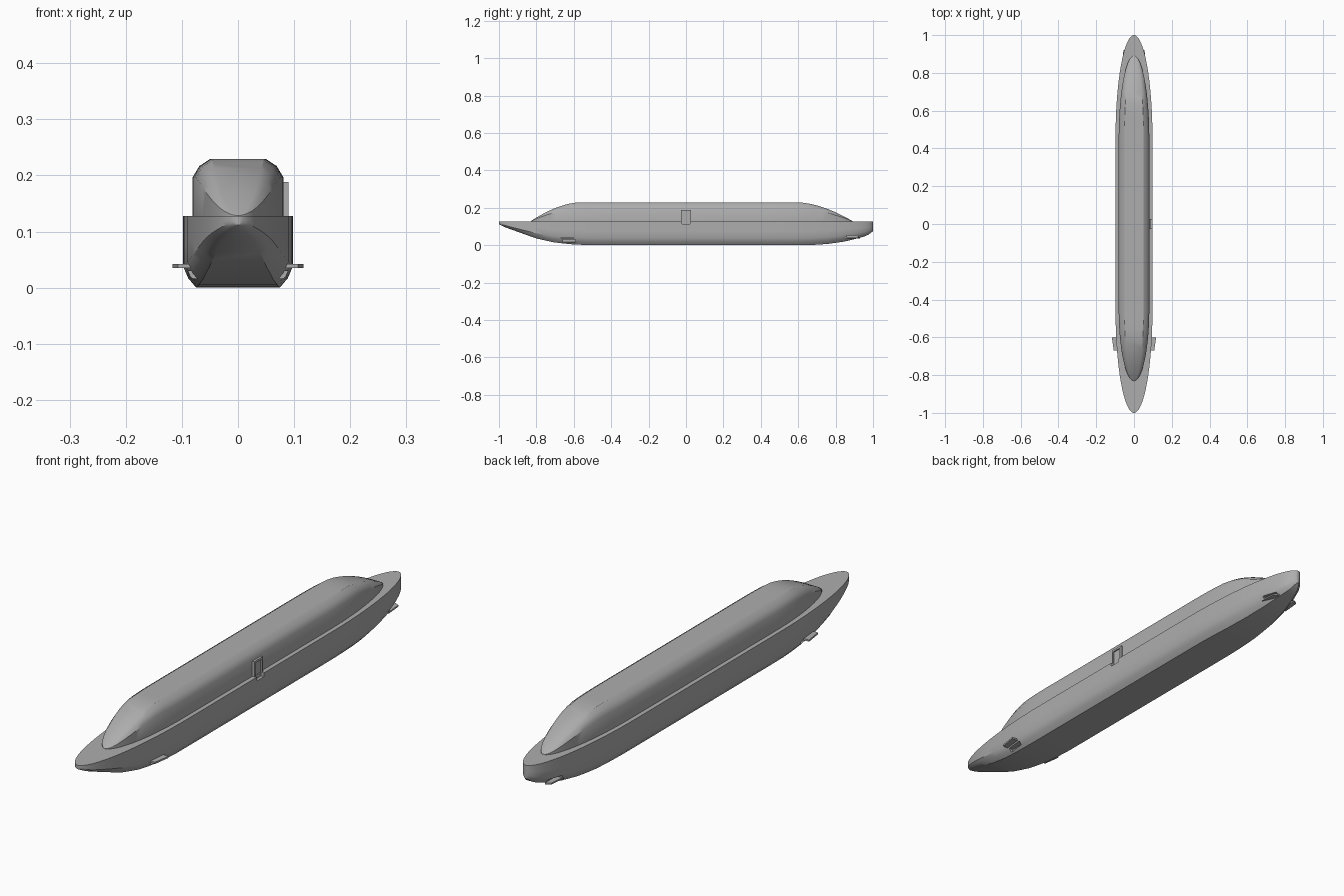
import bpy, bmesh
from math import sqrt, radians, sin, pi

cube = bpy.data.objects.get("Cube")
if cube:
    bpy.data.objects.remove(cube, do_unlink=True)

grey = bpy.data.materials.new("hull grey")
grey.use_nodes = True
COLOUR = (0.42, 0.42, 0.42, 1)
grey.diffuse_color = COLOUR
grey.node_tree.nodes["Principled BSDF"].inputs["Base Color"].default_value = COLOUR

DECK = 0.128


def add_object(name, bm):
    bmesh.ops.recalc_face_normals(bm, faces=bm.faces)
    mesh = bpy.data.meshes.new(name)
    bm.to_mesh(mesh)
    bm.free()
    mesh.materials.append(grey)
    obj = bpy.data.objects.new(name, mesh)
    bpy.context.collection.objects.link(obj)
    return obj


def smooth(obj, angle):
    bpy.ops.object.select_all(action='DESELECT')
    obj.select_set(True)
    bpy.context.view_layer.objects.active = obj
    bpy.ops.object.shade_smooth_by_angle(angle=radians(angle))


def loft(name, stations, section):
    """Skin mirrored half sections along y."""
    bm = bmesh.new()
    rings = []
    for y in stations:
        half = section(y)
        pts = half + [(-x, z) for x, z in reversed(half)]
        rings.append([bm.verts.new((x, y, z)) for x, z in pts])
    n = len(rings[0])
    for a, b in zip(rings, rings[1:]):
        for i in range(n):
            j = (i + 1) % n
            bm.faces.new((a[i], a[j], b[j], b[i]))
    bm.faces.new(rings[0])
    bm.faces.new(rings[-1])
    return add_object(name, bm)


def prism(name, outline, axis, low, high):
    """Extrude an outline along x or z."""
    bm = bmesh.new()
    def place(p, h):
        return (h, *p) if axis == 'x' else (*p, h)
    face = bm.faces.new([bm.verts.new(place(p, low)) for p in outline])
    ext = bmesh.ops.extrude_face_region(bm, geom=[face])
    shift = (high - low, 0, 0) if axis == 'x' else (0, 0, high - low)
    bmesh.ops.translate(bm, verts=[v for v in ext["geom"] if isinstance(v, bmesh.types.BMVert)], vec=shift)
    return add_object(name, bm)


def interpolate(table, v):
    for (a, fa), (b, fb) in zip(table, table[1:]):
        if v <= b:
            return fa + (fb - fa) * (v - a) / (b - a)
    return table[-1][1]


def taper(y, start, end):
    t = min(1, max(0, (abs(y) - start) / (end - start)))
    return max(0.04, sqrt(1 - t * t))


def stations(back, front, start):
    """Stations that crowd towards both rounded ends."""
    curve = [sin(pi / 2 * i / 16) for i in range(17)]
    return ([-start - (front - start) * c for c in reversed(curve)]
            + [start + (back - start) * c for c in curve])


# Hull with rising bow, blunt stern and a flat bottom
KEEL = [(-1, 0.112), (-0.97, 0.097), (-0.9, 0.072), (-0.8, 0.036), (-0.7, 0.014), (-0.6, 0.004),
        (-0.5, 0), (0.65, 0), (0.75, 0.006), (0.85, 0.02), (0.92, 0.037), (0.97, 0.052), (1, 0.075)]


def hull_section(y):
    k = taper(y, 0.45, 1)
    w, b = 0.098 * k, interpolate(KEEL, y)
    flat = 0.4 + 0.36 * k
    rise = DECK - b
    return [(w, DECK), (w, b + rise * 0.6), (w, b + rise * 0.3),
            (w * (0.6 + 0.4 * flat), b + rise * 0.13), (w * flat, b)]


hull = loft("hull", stations(1, 1, 0.45), hull_section)

# Deckhouse with sloping ends and bevelled roof edges
def house_section(y):
    end, level = (0.89, 0.6) if y > 0 else (0.83, 0.57)
    w = 0.081 * taper(y, 0.45, end)
    t = min(1, max(0, (abs(y) - level) / (end - level)))
    h = 0.1 * (1 - t ** 1.7) + 0.001
    return [(w, DECK - 0.004), (w, DECK + h * 0.68), (w * 0.85, DECK + h * 0.88), (w * 0.62, DECK + h)]


house = loft("deckhouse", stations(0.89, 0.83, 0.45), house_section)
smooth(house, 32)


# Recesses cut for the fins and the side entrance
def box(y0, y1, z0, z1):
    return [(y0, z0), (y1, z0), (y1, z1), (y0, z1)]


cutters = [prism("entrance_cutter", box(-0.022, 0.022, 0.113, 0.16), 'x', 0.086, 0.12)]
for side in (-1, 1):
    cutters.append(prism("bow_recess_cutter", box(-0.66, -0.59, 0.016, 0.03), 'x', side * 0.066, side * 0.13))
    cutters.append(prism("stern_recess_cutter", box(0.86, 0.92, 0.04, 0.052), 'x', side * 0.036, side * 0.1))
for cutter in cutters:
    cutter.hide_render = True
    mod = hull.modifiers.new("cut", 'BOOLEAN')
    mod.operation, mod.object, mod.solver = 'DIFFERENCE', cutter, 'EXACT'
    bpy.ops.object.select_all(action='DESELECT')
    bpy.context.view_layer.objects.active = hull
    hull.select_set(True)
    bpy.ops.object.modifier_apply(modifier=mod.name)
    bpy.data.objects.remove(cutter, do_unlink=True)
smooth(hull, 30)

# Stabiliser fins, mirrored left and right
for side, word in ((1, "left"), (-1, "right")):
    bow = [(0.07, -0.67), (0.107, -0.67), (0.117, -0.6), (0.07, -0.6)]
    stern = [(0.036, 0.86), (0.062, 0.85), (0.056, 0.92), (0.036, 0.93)]
    prism("bow_fin_" + word, [(side * x, y) for x, y in bow], 'z', 0.035, 0.042)
    prism("stern_fin_" + word, [(side * x, y) for x, y in stern], 'z', 0.035, 0.041)

# Entrance door and its frame on the left side
prism("door", box(-0.02, 0.02, 0.115, 0.18), 'x', 0.078, 0.085)
prism("door_lintel", box(-0.027, 0.027, 0.18, 0.188), 'x', 0.076, 0.09)
for s, word in ((1, "aft"), (-1, "forward")):
    prism("door_post_" + word, [(s * y, z) for y, z in box(0.02, 0.027, 0.126, 0.18)], 'x', 0.076, 0.09)
